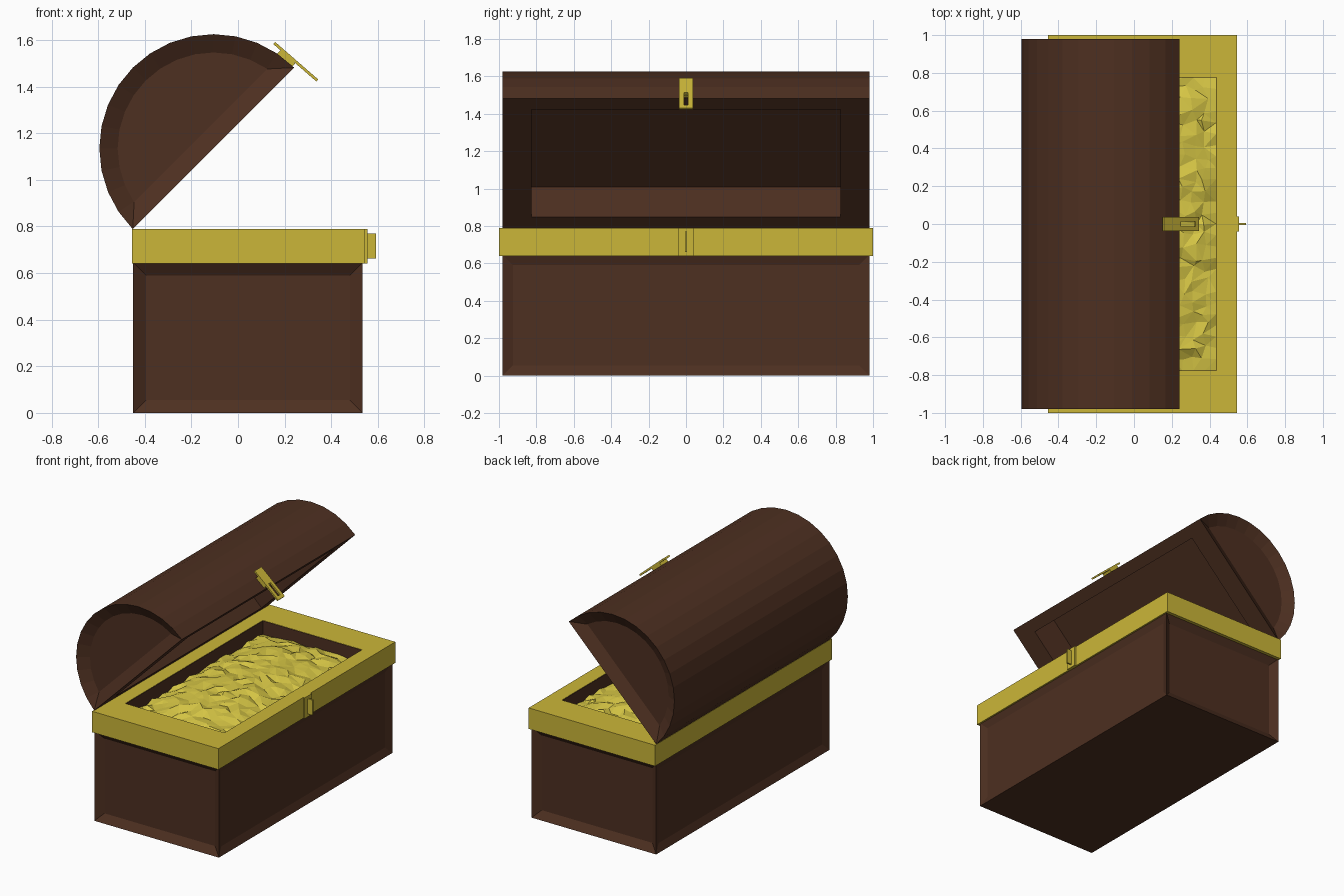
import bpy, bmesh, math, random

if "Cube" in bpy.data.objects:
    bpy.data.objects.remove(bpy.data.objects["Cube"])

random.seed(4)


def material(name, rgb):
    m = bpy.data.materials.new(name)
    m.diffuse_color = (*rgb, 1)
    m.use_nodes = True
    m.node_tree.nodes["Principled BSDF"].inputs["Base Color"].default_value = m.diffuse_color
    return m


WOOD = material("dark_wood", (0.075, 0.029, 0.015))
BRASS = material("brass", (0.60, 0.47, 0.04))
GOLD = material("gold", (0.68, 0.57, 0.06))


def finish(name, bm, mat, loc=(0, 0, 0), tilt=0):
    bmesh.ops.recalc_face_normals(bm, faces=bm.faces)
    me = bpy.data.meshes.new(name)
    bm.to_mesh(me)
    bm.free()
    me.materials.append(mat)
    ob = bpy.data.objects.new(name, me)
    ob.location = loc
    ob.rotation_euler.y = math.radians(tilt)
    bpy.context.collection.objects.link(ob)
    return ob


def box_mesh(x, y, z):
    bm = bmesh.new()
    bmesh.ops.create_cube(bm, size=1)
    for v in bm.verts:
        for i, (a, b) in enumerate((x, y, z)):
            v.co[i] = a if v.co[i] < 0 else b
    return bm


def recess(bm, faces, inset, depth):
    bm.normal_update()
    bmesh.ops.inset_individual(bm, faces=faces, thickness=inset, depth=-depth,
                               use_even_offset=True)


def frame_mesh(outer, inner, z0, z1):
    # rectangular ring; outer and inner are (x0, x1, y0, y1)
    bm = bmesh.new()
    rings = []
    for r, z in ((outer, z0), (outer, z1), (inner, z1), (inner, z0)):
        a, b, c, d = r
        rings.append([bm.verts.new((x, y, z)) for x, y in ((a, c), (b, c), (b, d), (a, d))])
    for k in range(4):
        p, q = rings[k], rings[(k + 1) % 4]
        for i in range(4):
            j = (i + 1) % 4
            bm.faces.new((p[i], p[j], q[j], q[i]))
    return bm


# chest body with sunken side panels
bm = box_mesh((-0.45, 0.535), (-0.98, 0.98), (0, 0.645))
bm.normal_update()
recess(bm, [f for f in bm.faces if abs(f.normal.y) > 0.9], 0.055, 0.035)
recess(bm, [f for f in bm.faces if abs(f.normal.x) > 0.9], 0.055, 0.02)
finish("chest_body", bm, WOOD)

# brass rim and the wooden lining of its opening
finish("rim", frame_mesh((-0.455, 0.545, -1, 1), (-0.348, 0.438, -0.778, 0.778), 0.64, 0.79), BRASS)
finish("lining", frame_mesh((-0.35, 0.44, -0.78, 0.78), (-0.345, 0.435, -0.775, 0.775), 0.62, 0.788), WOOD)

# rough domed heap of gold
bm = bmesh.new()
bmesh.ops.create_grid(bm, x_segments=13, y_segments=26, size=1)
for v in bm.verts:
    u, w = v.co.x, v.co.y
    edge = max(abs(u), abs(w)) > 0.99
    if not edge:
        u += random.uniform(-0.05, 0.05)
        w += random.uniform(-0.025, 0.025)
    dome = (1 - u * u) * (1 - w ** 4)
    v.co = (0.045 + 0.39 * u, 0.775 * w, 0.70 + 0.075 * dome + random.uniform(-0.014, 0.014))
bmesh.ops.triangulate(bm, faces=bm.faces)
finish("gold_heap", bm, GOLD)

# half-round lid, built flat side down and tipped open about the back edge
LID, TILT, R, N = (-0.105, 0, 1.135), -45, 0.49, 16
bm = bmesh.new()
arc = [(R * math.cos(math.pi * i / N), R * math.sin(math.pi * i / N)) for i in range(N + 1)]
end = bm.faces.new([bm.verts.new((x, -0.98, z)) for x, z in arc])
new = bmesh.ops.extrude_face_region(bm, geom=[end], use_keep_orig=True)["geom"]
bmesh.ops.translate(bm, vec=(0, 1.96, 0), verts=[g for g in new if isinstance(g, bmesh.types.BMVert)])
bmesh.ops.recalc_face_normals(bm, faces=bm.faces)
bm.normal_update()
recess(bm, [f for f in bm.faces if abs(f.normal.y) > 0.9], 0.078, 0.045)
bm.normal_update()
under = next(f for f in bm.faces if f.normal.z < -0.99)
recess(bm, [under], 0.085, 0)
for v in under.verts:
    v.co.y = math.copysign(0.825, v.co.y)
recess(bm, [under], 0.0, 0.226)
finish("lid", bm, WOOD, LID, TILT)

# hasp on the lid: mounting block and slotted plate
finish("hasp_block", box_mesh((0.465, 0.505), (-0.038, 0.038), (0.01, 0.095)), BRASS, LID, TILT)
finish("hasp_plate", frame_mesh((-0.10, 0.145, -0.038, 0.038), (0.02, 0.12, -0.012, 0.012), 0.506, 0.518),
       BRASS, LID, TILT + 86)

# lock plate and staple on the rim
finish("lock_plate", box_mesh((0.54, 0.556), (-0.04, 0.04), (0.64, 0.79)), BRASS)
finish("lock_staple", box_mesh((0.55, 0.592), (-0.006, 0.006), (0.662, 0.77)), BRASS)
